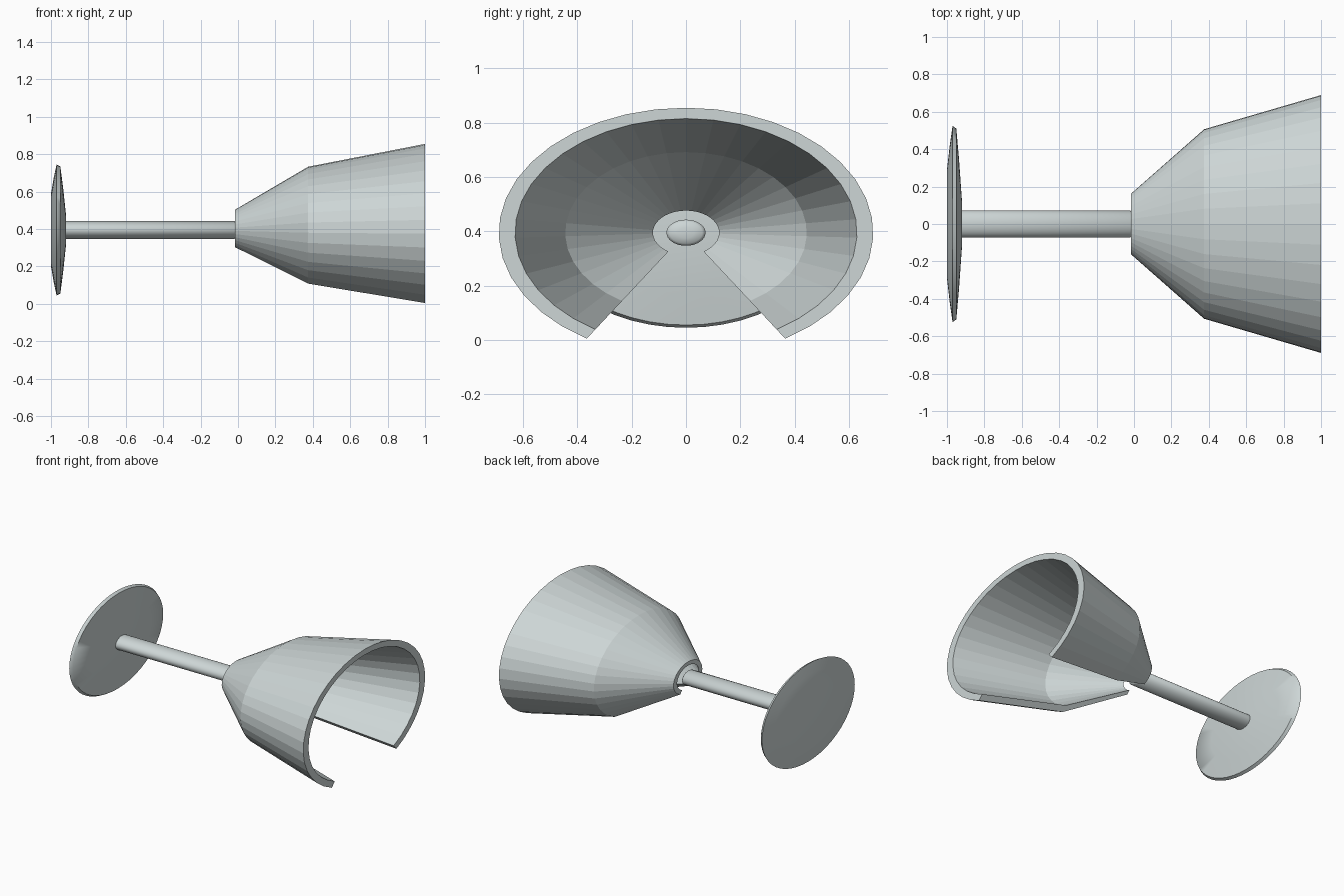
import bpy, bmesh, math

if "Cube" in bpy.data.objects:
    bpy.data.objects.remove(bpy.data.objects["Cube"])

FLATTEN = 0.667      # cross-sections are ellipses, narrower in z
AXIS_Z = 0.395
GAP = math.radians(32)   # half angle of the slot on the underside

glass = bpy.data.materials.new("pale grey")
glass.diffuse_color = (0.61, 0.67, 0.67, 1)
glass.use_nodes = True
glass.node_tree.nodes["Principled BSDF"].inputs["Base Color"].default_value = glass.diffuse_color


def lathe(name, profile, start, sweep, steps, loop_profile):
    """Spin an (x, radius) profile about the long axis; angle 0 points down."""
    full = sweep > 6.28
    bm = bmesh.new()
    rings = []
    for i in range(steps if full else steps + 1):
        a = start + sweep * i / steps
        rings.append([bm.verts.new((x, r * math.sin(a),
                                    AXIS_Z - r * FLATTEN * math.cos(a)))
                      for x, r in profile])
    n = len(profile)
    for i in range(steps):
        a, b = rings[i], rings[(i + 1) % len(rings)]
        for j in range(n if loop_profile else n - 1):
            k = (j + 1) % n
            bm.faces.new((a[j], a[k], b[k], b[j]))
    if full and not loop_profile:      # close both ends
        bm.faces.new([r[0] for r in rings])
        bm.faces.new([r[-1] for r in rings])
    if not full:                       # two cut walls, split at the bend
        for r in (rings[0], rings[-1]):
            bm.faces.new((r[0], r[1], r[4], r[5]))
            bm.faces.new((r[1], r[2], r[3], r[4]))
    bmesh.ops.recalc_face_normals(bm, faces=bm.faces)
    mesh = bpy.data.meshes.new(name)
    bm.to_mesh(mesh)
    bm.free()
    mesh.materials.append(glass)
    obj = bpy.data.objects.new(name, mesh)
    bpy.context.collection.objects.link(obj)
    return obj


def smooth(obj, degrees):
    bpy.ops.object.select_all(action='DESELECT')
    obj.select_set(True)
    bpy.context.view_layer.objects.active = obj
    bpy.ops.object.shade_smooth_by_angle(angle=math.radians(degrees))


# Faceted bowl with wall thickness and an open slot
lathe("bowl",
      [(-0.015, 0.163), (0.375, 0.507), (1.0, 0.69),
       (1.0, 0.63), (0.375, 0.445), (-0.015, 0.122)],
      GAP, 2 * math.pi - 2 * GAP, 32, True)

# Stem with a softly rounded tip
stem = lathe("stem",
             [(-0.93, 0.072), (-0.02, 0.072), (-0.012, 0.06), (-0.005, 0.03)],
             0, 2 * math.pi, 32, False)
smooth(stem, 60)

# Foot disc with a shallow rounded edge
foot = lathe("foot",
             [(-1.0, 0.29), (-0.985, 0.42), (-0.97, 0.525), (-0.95, 0.51),
              (-0.935, 0.34), (-0.92, 0.125)],
             0, 2 * math.pi, 48, False)
smooth(foot, 50)
